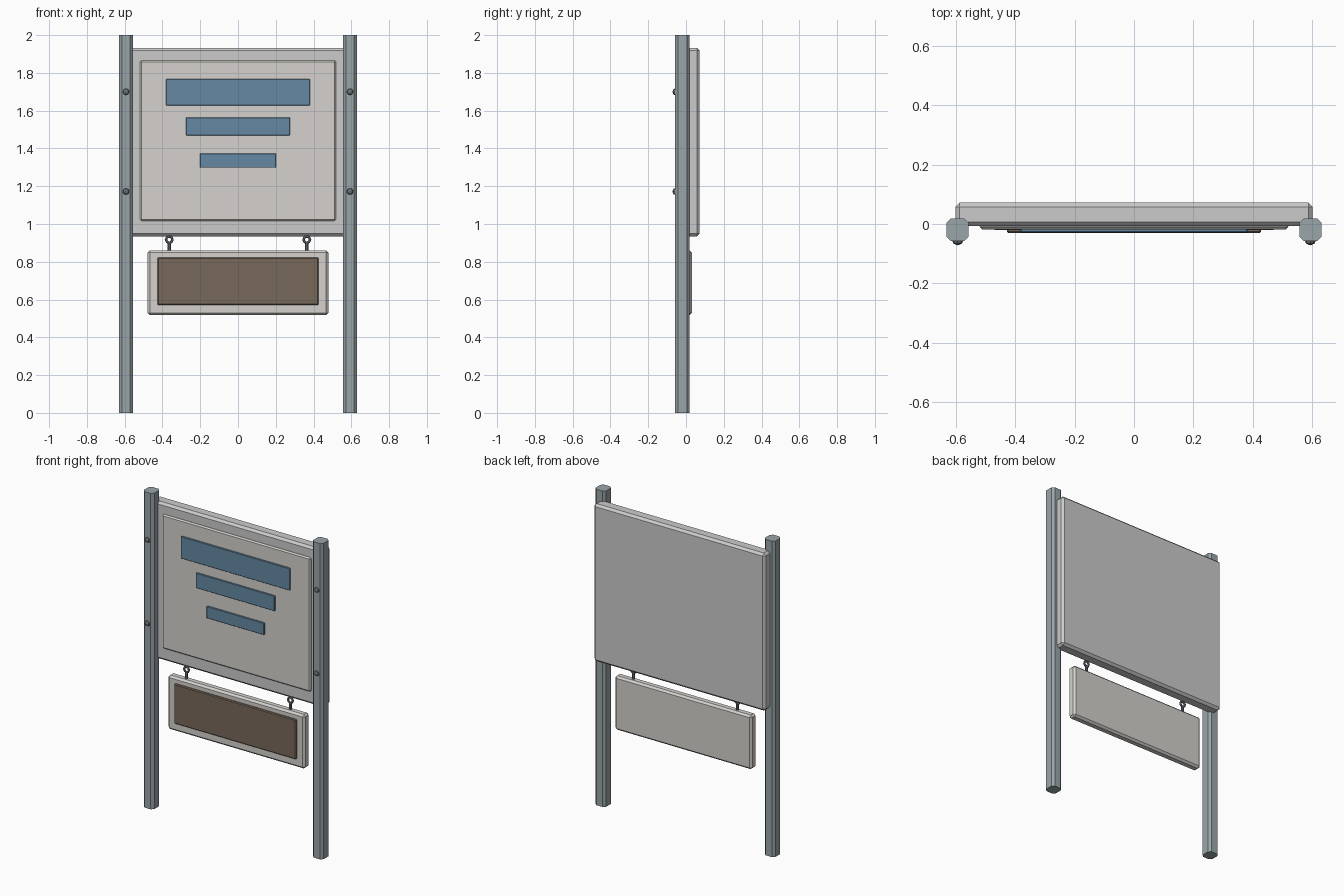
import bpy, bmesh, math
from mathutils import Matrix

if "Cube" in bpy.data.objects:
    bpy.data.objects.remove(bpy.data.objects["Cube"])


def material(name, rgb):
    m = bpy.data.materials.new(name)
    m.diffuse_color = (*rgb, 1)
    m.use_nodes = True
    m.node_tree.nodes["Principled BSDF"].inputs["Base Color"].default_value = m.diffuse_color
    return m


STEEL = material("post_steel", (0.32, 0.38, 0.40))
DARK = material("dark_metal", (0.17, 0.19, 0.21))
GREY = material("panel_grey", (0.62, 0.63, 0.62))
PALE = material("face_pale", (0.66, 0.64, 0.61))
BLUE = material("bar_blue", (0.13, 0.25, 0.37))
BROWN = material("plaque_brown", (0.19, 0.14, 0.10))


def finish(name, bm, mat):
    bmesh.ops.recalc_face_normals(bm, faces=bm.faces)
    me = bpy.data.meshes.new(name)
    bm.to_mesh(me)
    bm.free()
    ob = bpy.data.objects.new(name, me)
    bpy.context.collection.objects.link(ob)
    me.materials.append(mat)
    return ob


def box(name, x, y, z, mat, bevel=0.0, vertical_only=False):
    """Chamfered box from (min, max) ranges."""
    bm = bmesh.new()
    bmesh.ops.create_cube(bm, size=1)
    for v in bm.verts:
        v.co = [r[0] if c < 0 else r[1] for c, r in zip(v.co, (x, y, z))]
    if bevel:
        edges = [e for e in bm.edges if not vertical_only
                 or abs(e.verts[0].co.z - e.verts[1].co.z) > 0.1]
        bmesh.ops.bevel(bm, geom=edges, offset=bevel, segments=1,
                        affect='EDGES', profile=0.5)
    return finish(name, bm, mat)


def ring(name, loc, major, minor, mat):
    """Octagonal ring facing the front."""
    bpy.ops.mesh.primitive_torus_add(location=loc, rotation=(math.pi / 2, 0, 0),
                                     major_radius=major, minor_radius=minor,
                                     major_segments=8, minor_segments=6)
    ob = bpy.context.object
    ob.name = name
    ob.data.materials.append(mat)


def rod(name, loc, radius, depth, mat):
    bm = bmesh.new()
    bmesh.ops.create_cone(bm, cap_ends=True, segments=8, radius1=radius,
                          radius2=radius, depth=depth,
                          matrix=Matrix.Translation(loc))
    finish(name, bm, mat)


# Main board with raised face
box("main_board", (-0.60, 0.60), (-0.007, 0.072), (0.935, 1.932), GREY, 0.014)
box("board_face", (-0.519, 0.519), (-0.018, 0.0), (1.017, 1.866), PALE, 0.008)

# Blue message bars
for i, (w, z0, z1) in enumerate([(0.381, 1.628, 1.767), (0.275, 1.469, 1.564),
                                 (0.201, 1.298, 1.373)]):
    box(f"message_bar_{i + 1}", (-w, w), (-0.028, -0.012), (z0, z1), BLUE, 0.002)

# Small hanging sign and its plaque
box("hanging_sign", (-0.479, 0.479), (-0.021, 0.032), (0.518, 0.86), PALE, 0.012)
box("hanging_plaque", (-0.427, 0.427), (-0.031, -0.015), (0.571, 0.823), BROWN, 0.005)

for side, s in (("left", -1), ("right", 1)):
    # Octagonal post
    cx = 0.593 * s
    box(f"{side}_post", (cx - 0.037, cx + 0.037), (-0.058, 0.019), (0, 2),
        STEEL, 0.015, vertical_only=True)
    # Bolt heads on the post front
    for i, z in enumerate((1.172, 1.70)):
        bm = bmesh.new()
        bmesh.ops.create_uvsphere(bm, u_segments=8, v_segments=4, radius=0.02,
                                  matrix=Matrix.Translation((cx, -0.052, z))
                                  @ Matrix.Rotation(math.pi / 2, 4, 'X'))
        finish(f"{side}_bolt_{i + 1}", bm, DARK)
    # Hanger: eye ring and stem
    hx = 0.364 * s
    ring(f"{side}_hanger_ring", (hx, 0.005, 0.917), 0.017, 0.007, DARK)
    rod(f"{side}_hanger_stem", (hx, 0.005, 0.876), 0.008, 0.044, DARK)
